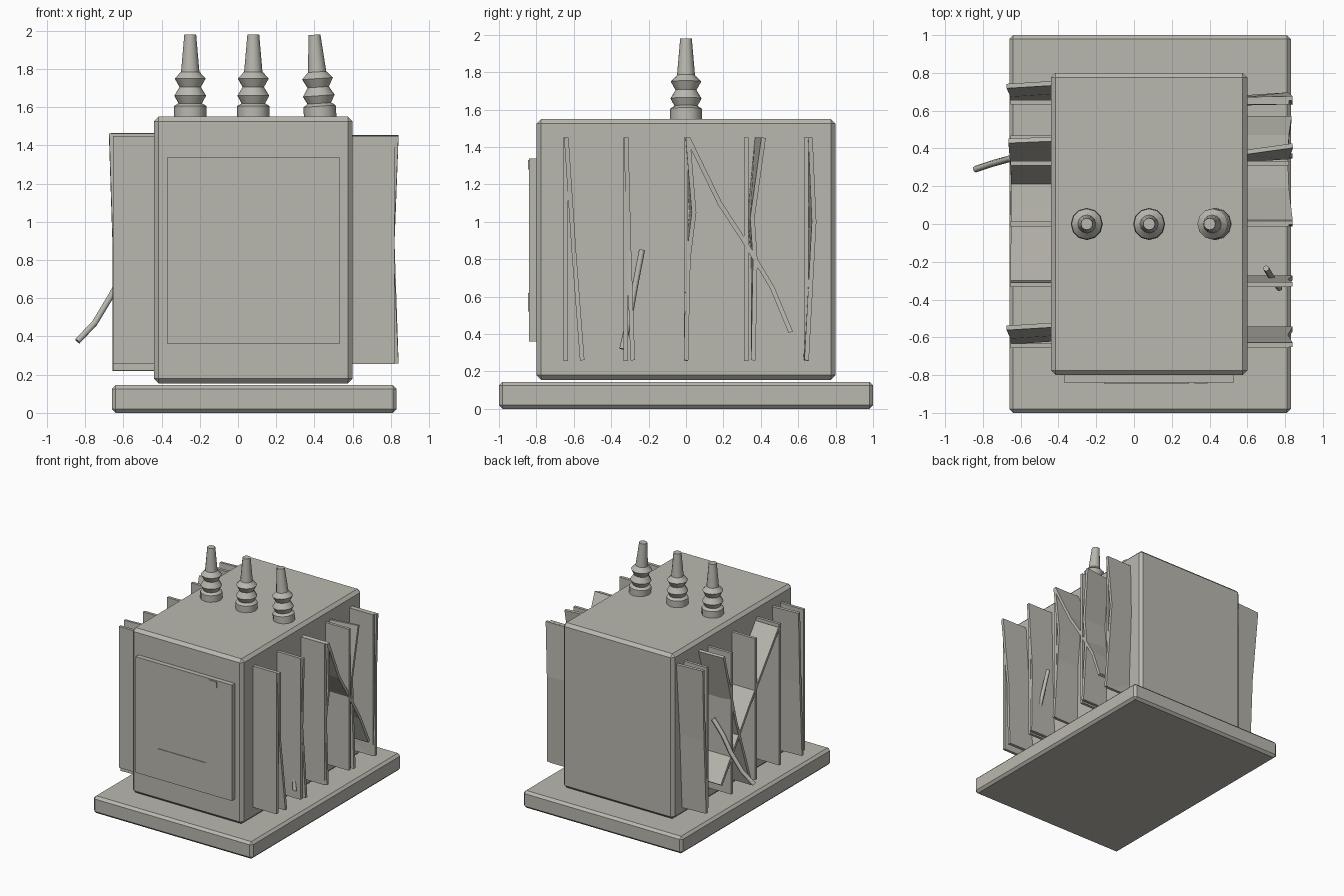
import bpy, bmesh, math
from mathutils import Vector

if "Cube" in bpy.data.objects:
    bpy.data.objects.remove(bpy.data.objects["Cube"], do_unlink=True)

grey = bpy.data.materials.new("warm grey paint")
grey.use_nodes = True
COLOUR = (0.49, 0.48, 0.43, 1)
grey.diffuse_color = COLOUR
grey.node_tree.nodes["Principled BSDF"].inputs["Base Color"].default_value = COLOUR


def make(name, bm):
    bmesh.ops.recalc_face_normals(bm, faces=bm.faces)
    mesh = bpy.data.meshes.new(name)
    bm.to_mesh(mesh)
    bm.free()
    obj = bpy.data.objects.new(name, mesh)
    bpy.context.collection.objects.link(obj)
    mesh.materials.append(grey)
    return obj


def box(name, low, high, bevel=0):
    low, high = Vector(low), Vector(high)
    bm = bmesh.new()
    bmesh.ops.create_cube(bm, size=1)
    for v in bm.verts:
        v.co = (low + high) / 2 + v.co * (high - low)
    if bevel:
        bmesh.ops.bevel(bm, geom=bm.edges[:], offset=bevel, segments=1, affect="EDGES")
    return make(name, bm)


def plate(name, side, rows, thick=0.024):
    """Bent sheet: each row gives z, y at the tank, y at the rim, rim x."""
    wall = 0.59 if side > 0 else -0.43
    bm = bmesh.new()
    pairs = [(bm.verts.new((wall, y_in, z)), bm.verts.new((rim, y_out, z)))
             for z, y_in, y_out, rim in rows]
    for (a, b), (c, d) in zip(pairs, pairs[1:]):
        bm.faces.new((a, b, d, c))
    obj = make(name, bm)
    solid = obj.modifiers.new("thickness", "SOLIDIFY")
    solid.thickness = thick
    solid.offset = 0
    return obj


def lathe(name, profile, centre, lean=0, sides=12):
    bm = bmesh.new()
    rings = []
    for r, z in profile:
        rings.append([bm.verts.new((r * math.cos(t), r * math.sin(t), z))
                      for t in (math.tau * i / sides for i in range(sides))])
    for lower, upper in zip(rings, rings[1:]):
        for i in range(sides):
            j = (i + 1) % sides
            bm.faces.new((lower[i], lower[j], upper[j], upper[i]))
    bm.faces.new(rings[0])
    bm.faces.new(rings[-1])
    obj = make(name, bm)
    obj.location = centre
    obj.rotation_euler.y = lean
    return obj


def tube(name, points, radius):
    curve = bpy.data.curves.new(name, "CURVE")
    curve.dimensions = "3D"
    curve.bevel_depth = radius
    curve.bevel_resolution = 1
    curve.use_fill_caps = True
    line = curve.splines.new("POLY")
    line.points.add(len(points) - 1)
    for p, co in zip(line.points, points):
        p.co = (*co, 1)
    curve.materials.append(grey)
    obj = bpy.data.objects.new(name, curve)
    bpy.context.collection.objects.link(obj)


# Plinth and tank
box("plinth", (-0.66, -1, 0), (0.83, 1, 0.145), 0.02)
box("tank", (-0.44, -0.8, 0.155), (0.6, 0.8, 1.55), 0.025)

# Front panel with two slightly raised strips
box("front_panel", (-0.37, -0.84, 0.36), (0.53, -0.79, 1.34))
box("panel_lower_strip", (-0.16, -0.845, 0.52), (0.29, -0.839, 0.62))
box("panel_upper_strip", (0.32, -0.845, 1.28), (0.39, -0.839, 1.33))

# Straight cooling fins, five per side
for label, side, rim in (("left", 1, 0.82), ("right", -1, -0.655)):
    for n in range(5):
        y = (n - 2) * 0.322
        plate(f"{label}_fin_{n + 1}", side,
              [(0.255, y, y, rim), (1.45, y, y, rim)])

# Loose and bent fins on the left side
plate("left_bent_fin_front", 1,
      [(1.45, -0.64, -0.64, 0.84), (0.85, -0.6, -0.6, 0.815), (0.26, -0.555, -0.555, 0.84)])
plate("left_bent_fin_second", 1,
      [(1.45, -0.32, -0.32, 0.84), (0.85, -0.305, -0.305, 0.815), (0.26, -0.285, -0.285, 0.84)])
plate("left_bent_fin_middle", 1,
      [(1.45, 0, 0.01, 0.84), (1.05, 0.03, 0.043, 0.825), (0.8, 0.005, 0.012, 0.815),
       (0.26, 0, 0, 0.84)])
plate("left_bent_fin_fourth", 1,
      [(1.45, 0.38, 0.415, 0.84), (1.02, 0.34, 0.355, 0.82), (0.8, 0.36, 0.37, 0.815),
       (0.26, 0.36, 0.36, 0.84)])
plate("left_bent_fin_back", 1,
      [(1.45, 0.66, 0.665, 0.84), (1.0, 0.67, 0.685, 0.815), (0.26, 0.64, 0.645, 0.84)])
plate("left_fallen_fin", 1,
      [(1.45, 0.01, 0.01, 0.84), (1.1, 0.18, 0.18, 0.82), (0.9, 0.31, 0.31, 0.815),
       (0.65, 0.46, 0.46, 0.82), (0.41, 0.56, 0.56, 0.835)])

# Loose and bent fins on the right side
for label, y in (("back", 0.7), ("front", -0.58)):
    plate(f"right_bent_fin_{label}", -1,
          [(1.46, y + 0.045, y + 0.03, -0.675), (0.85, y, y - 0.015, -0.655),
           (0.22, y - 0.03, y - 0.045, -0.655)])
plate("right_fallen_fin_rising_forward", -1,
      [(1.42, -0.31, -0.31, -0.655), (0.9, 0.08, 0.08, -0.65), (0.38, 0.46, 0.46, -0.655)])
plate("right_fallen_fin_rising_back", -1,
      [(1.46, 0.45, 0.44, -0.665), (0.85, 0.26, 0.26, -0.65), (0.24, 0.06, 0.06, -0.655)])

# Insulator bushings on the lid, the last one knocked askew
PROFILE = [(0.085, -0.01), (0.085, 0.05), (0.062, 0.065), (0.083, 0.105), (0.056, 0.15),
           (0.081, 0.195), (0.048, 0.23), (0.031, 0.425)]
for name, x, lean in (("right", -0.25, 0), ("middle", 0.08, 0), ("left", 0.43, -0.07)):
    bushing = lathe(f"{name}_bushing", PROFILE, (x, 0, 1.555), lean)
    bpy.context.view_layer.objects.active = bushing
    bpy.ops.object.select_all(action="DESELECT")
    bushing.select_set(True)
    bpy.ops.object.shade_smooth_by_angle(angle=math.radians(35))

# Broken conduits
tube("right_conduit", [(-0.5, 0.35, 0.86), (-0.59, 0.35, 0.75), (-0.66, 0.345, 0.62),
                       (-0.75, 0.32, 0.47), (-0.84, 0.29, 0.375)], 0.018)
tube("left_conduit", [(0.7, -0.235, 0.85), (0.72, -0.27, 0.67), (0.74, -0.3, 0.5),
                      (0.77, -0.34, 0.32)], 0.016)
